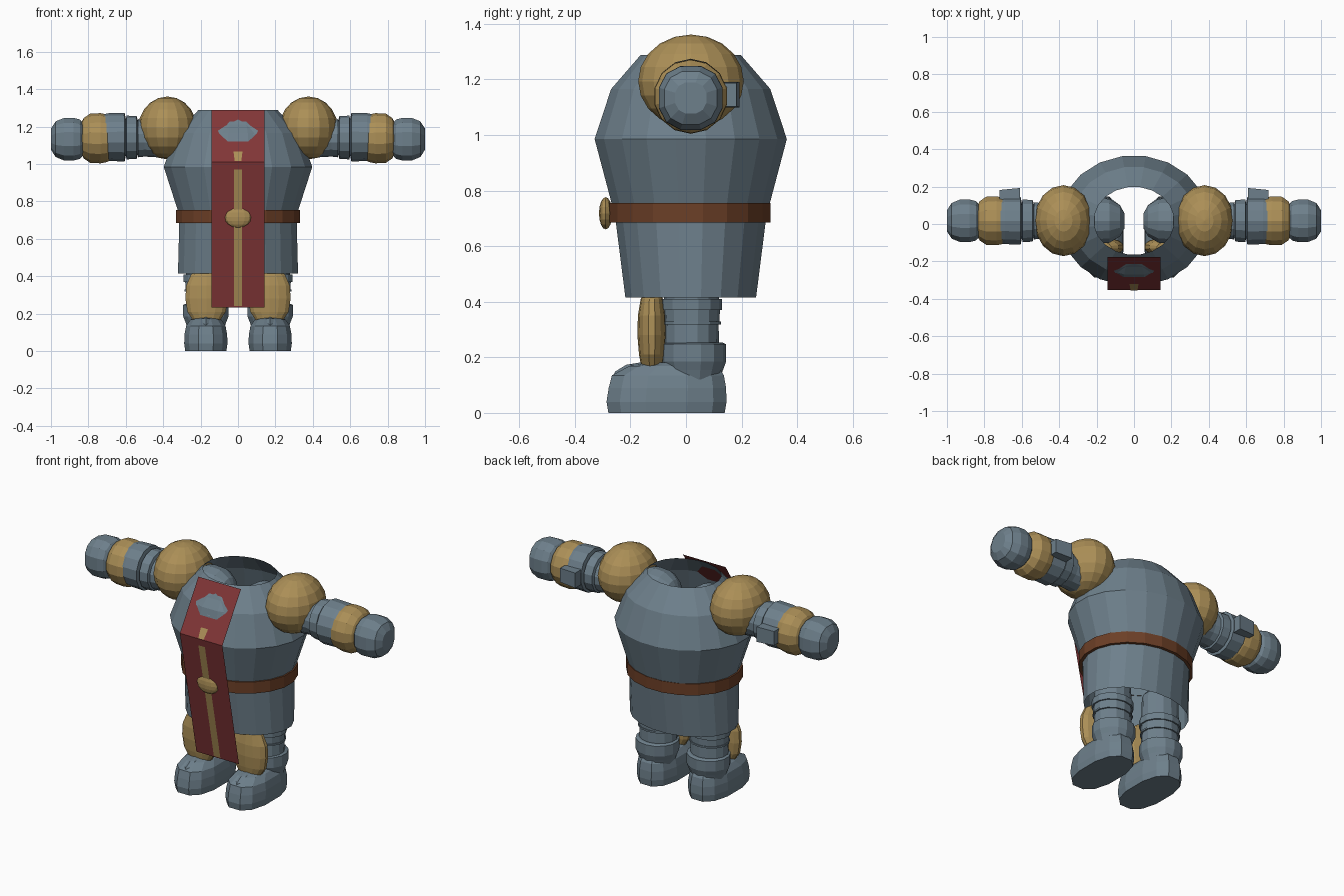
import bpy, bmesh, math
from mathutils import Vector

if "Cube" in bpy.data.objects:
    bpy.data.objects.remove(bpy.data.objects["Cube"])


def material(name, rgb):
    m = bpy.data.materials.new(name)
    m.diffuse_color = (*rgb, 1)
    m.use_nodes = True
    m.node_tree.nodes["Principled BSDF"].inputs["Base Color"].default_value = m.diffuse_color
    return m


STEEL = material("steel_blue", (0.155, 0.215, 0.26))
GOLD = material("gold", (0.41, 0.275, 0.095))
RED = material("red_cloth", (0.22, 0.036, 0.038))
BROWN = material("brown_leather", (0.15, 0.05, 0.02))


def finish(name, bm, mat, mirror=False, fix_normals=True):
    if fix_normals:
        bmesh.ops.recalc_face_normals(bm, faces=bm.faces)
    me = bpy.data.meshes.new(name)
    bm.to_mesh(me)
    bm.free()
    me.materials.append(mat)
    ob = bpy.data.objects.new(name, me)
    bpy.context.collection.objects.link(ob)
    if mirror:
        ob.modifiers.new("mirror", 'MIRROR').use_mirror_merge = False
    return ob


def loft(name, rings, mat, axis='z', segs=14, square=1.0, caps=True, mirror=False):
    """Rings are (position, centre_u, centre_v, radius_u, radius_v);
    u, v are x, y along the z axis and y, z along the x axis."""
    bm = bmesh.new()
    loops = []
    for t, cu, cv, ru, rv in rings:
        loop = []
        for i in range(segs):
            a = 2 * math.pi * (i + 0.5) / segs
            c, s = math.cos(a), math.sin(a)
            u = cu + ru * math.copysign(abs(c) ** square, c)
            v = cv + rv * math.copysign(abs(s) ** square, s)
            loop.append(bm.verts.new((u, v, t) if axis == 'z' else (t, u, v)))
        loops.append(loop)
    for a, b in zip(loops, loops[1:]):
        for i in range(segs):
            j = (i + 1) % segs
            bm.faces.new((a[i], a[j], b[j], b[i]))
    if caps:
        bm.faces.new(loops[0])
        bm.faces.new(loops[-1])
    return finish(name, bm, mat, mirror, fix_normals=True)


def ellipsoid(name, centre, radii, mat, segs=14, rings=9, mirror=False):
    bm = bmesh.new()
    bmesh.ops.create_uvsphere(bm, u_segments=segs, v_segments=rings, radius=1)
    for v in bm.verts:
        v.co = Vector(centre) + Vector(c * r for c, r in zip(v.co, radii))
    return finish(name, bm, mat, mirror)


def plate(name, outlines, mat):
    bm = bmesh.new()
    for pts in outlines:
        bm.faces.new([bm.verts.new(p) for p in pts])
    bmesh.ops.remove_doubles(bm, verts=bm.verts, dist=1e-5)
    return finish(name, bm, mat, fix_normals=False)


# Hollow coat body, open at neck and hem
loft("coat_body", [
    (0.415, 0, 0.017, 0.325, 0.238),
    (0.68, 0, 0.017, 0.318, 0.272),
    (0.75, 0, 0.017, 0.325, 0.287),
    (0.985, 0, 0.017, 0.402, 0.350),
    (1.165, 0, 0.017, 0.335, 0.290),
    (1.288, 0, 0.017, 0.215, 0.182)], STEEL, segs=20, caps=False)

# Belt and buckle
loft("belt", [
    (0.685, 0, 0.015, 0.310, 0.27), (0.685, 0, 0.015, 0.336, 0.293),
    (0.755, 0, 0.015, 0.336, 0.293), (0.755, 0, 0.015, 0.310, 0.27)],
    BROWN, segs=20, caps=False)
ellipsoid("buckle", (0, -0.289, 0.718), (0.073, 0.024, 0.058), GOLD, 12, 8)

# Tabard: chest panel and hanging panel, with flat trim on top
TOP, FOLD, HEM = (-0.176, 1.288), (-0.354, 1.012), (-0.195, 0.232)


def on_cloth(x, z, lift=0.004):
    (y0, z0), (y1, z1) = (TOP, FOLD) if z > FOLD[1] else (FOLD, HEM)
    return (x, y0 + (y1 - y0) * (z0 - z) / (z0 - z1) - lift, z)


def strip(half_low, half_high, low, high, lift=0.004):
    return [on_cloth(-half_low, low, lift), on_cloth(half_low, low, lift),
            on_cloth(half_high, high, lift), on_cloth(-half_high, high, lift)]


plate("tabard", [
    [(-.143, *HEM), (.143, *HEM), (.143, *FOLD), (-.143, *FOLD)],
    [(-.143, *FOLD), (.143, *FOLD), (.143, *TOP), (-.143, *TOP)]], RED)
plate("tabard_stripe", [strip(.022, .022, .24, .97), strip(.018, .024, 1.016, 1.068)], GOLD)
plate("chest_diamond", [[on_cloth(x, z) for x, z in (
    (0, 1.128), (.1, 1.162), (.108, 1.178), (.07, 1.203), (0, 1.238),
    (-.07, 1.203), (-.108, 1.178), (-.1, 1.162))]], STEEL)

# Shoulder guards
ellipsoid("shoulder_guards", (0.377, 0.018, 1.193), (0.156, 0.19, 0.168), GOLD, 16, 10, True)


def arm(name, profile, mat, z=1.138, **kw):
    loft(name, [(x, 0.017, z, r, r) for x, r in profile], mat, axis='x', mirror=True, **kw)


# Arms from the rounded inner end to the fist
arm("upper_arms", [(.05, .04), (.075, .085), (.13, .12), (.2, .125), (.3, .11),
                   (.5, .098), (.535, .102), (.535, .085), (.56, .085)], STEEL)
arm("elbow_bands", [(.535, .09), (.542, .114), (.595, .117), (.6, .095), (.62, .095)],
    STEEL, z=1.142)
arm("forearms", [(.6, .1), (.606, .13), (.69, .128), (.74, .118), (.8, .1)], STEEL, z=1.144)
arm("gauntlet_cuffs", [(.67, .11), (.70, .127), (.735, .134), (.79, .132),
                       (.825, .108), (.84, .08)], GOLD)
arm("fists", [(.825, .085), (.845, .108), (.88, .118), (.93, .117), (.975, .098), (1.0, .058)],
    STEEL, z=1.133, square=0.85, segs=12)

# Tapered fin behind each forearm
loft("forearm_fins", [(.61, .15, 1.145, .06, .065), (.72, .15, 1.145, .045, .06)],
     STEEL, axis='x', segs=4, mirror=True)

# Legs with stacked cuffs
LX, LY = 0.172, 0.02
loft("legs", [(z, LX, LY, r, r * 0.9) for z, r in (
    (.13, .10), (.25, .11), (.318, .108), (.318, .117), (.328, .117), (.328, .112),
    (.37, .113), (.37, .122), (.41, .122), (.41, .11), (.56, .105), (.6, .07))],
    STEEL, mirror=True)
loft("boot_cuffs", [(z, LX, 0.028, r, r * .94) for z, r in (
    (.12, .1), (.155, .112), (.185, .124), (.247, .124), (.253, .11), (.253, .09))],
    STEEL, mirror=True)

# Boots with flat soles and raised insteps
loft("boots", [
    (0.0, LX, -0.07, .113, .215), (.04, LX, -0.07, .119, .222),
    (.09, LX, -0.067, .117, .217), (.135, LX, -0.065, .108, .207),
    (.168, LX, -0.045, .085, .165), (.182, LX, -0.02, .06, .12)],
    STEEL, segs=12, square=0.8, mirror=True)
ellipsoid("boot_insteps", (LX, -0.16, 0.115), (0.05, 0.11, 0.067), STEEL, 8, 6, True)

# Shin guards
loft("shin_guards", [(z, LX - .004, -0.123, rx, ry) for z, rx, ry in (
    (.147, .04, .028), (.165, .075, .038), (.21, .105, .046), (.28, .116, .052),
    (.35, .112, .05), (.41, .085, .04), (.44, .045, .025))], GOLD, segs=14, mirror=True)
